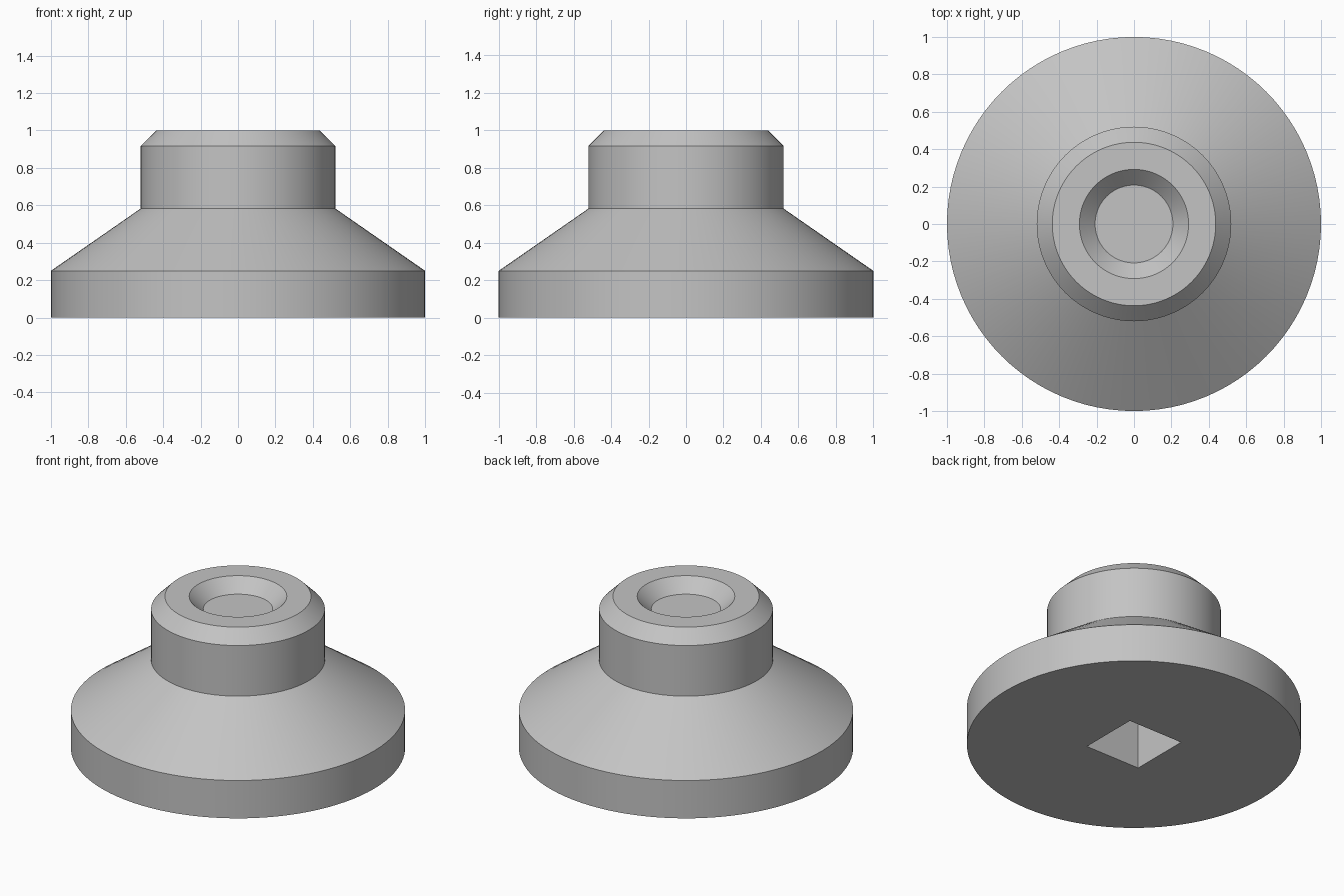
import bpy, bmesh, math
from mathutils import Matrix

cube = bpy.data.objects.get("Cube")
if cube:
    bpy.data.objects.remove(cube, do_unlink=True)

SEGMENTS = 96
SOCKET_SIDE = 0.40
SOCKET_DEPTH = 0.58

# Plain grey, the only colour
grey = bpy.data.materials.new("plain_grey")
grey.use_nodes = True
colour = (0.55, 0.55, 0.55, 1)
grey.diffuse_color = colour
grey.node_tree.nodes["Principled BSDF"].inputs["Base Color"].default_value = colour


def make_object(name, bm):
    bmesh.ops.recalc_face_normals(bm, faces=bm.faces[:])
    mesh = bpy.data.meshes.new(name)
    bm.to_mesh(mesh)
    bm.free()
    mesh.materials.append(grey)
    obj = bpy.data.objects.new(name, mesh)
    bpy.context.collection.objects.link(obj)
    return obj


def turned(name, profile):
    """Revolve (radius, height) points into a solid closed at both ends."""
    bm = bmesh.new()
    rings = []
    for radius, height in profile:
        ring = bmesh.ops.create_circle(
            bm, cap_ends=False, segments=SEGMENTS, radius=radius,
            matrix=Matrix.Translation((0, 0, height)))["verts"]
        rings.append(ring)
    for low, high in zip(rings, rings[1:]):
        for i in range(SEGMENTS):
            j = (i + 1) % SEGMENTS
            bm.faces.new((low[i], low[j], high[j], high[i]))
    bm.faces.new(rings[0])
    bm.faces.new(rings[-1])
    return make_object(name, bm)


# Foot: rim, cone, neck, chamfered top and tapered dish
foot = turned("knob_foot", [
    (1.0, 0), (1.0, 0.25), (0.52, 0.583), (0.52, 0.917),
    (0.437, 1.0), (0.292, 1.0), (0.208, 0.917)])

# Square socket cut up into the underside
bm = bmesh.new()
bmesh.ops.create_cube(bm, size=1, matrix=Matrix.Diagonal(
    (SOCKET_SIDE, SOCKET_SIDE, 2 * SOCKET_DEPTH, 1)))
cutter = make_object("socket_cutter", bm)
cutter.hide_render = True

cut = foot.modifiers.new("square_socket", "BOOLEAN")
cut.operation = "DIFFERENCE"
cut.solver = "EXACT"
cut.object = cutter

bpy.ops.object.select_all(action="DESELECT")
foot.select_set(True)
bpy.context.view_layer.objects.active = foot
bpy.ops.object.modifier_apply(modifier=cut.name)
bpy.data.objects.remove(cutter, do_unlink=True)

# Smooth round walls, crisp edges
bpy.ops.object.shade_smooth_by_angle(angle=math.radians(25))
